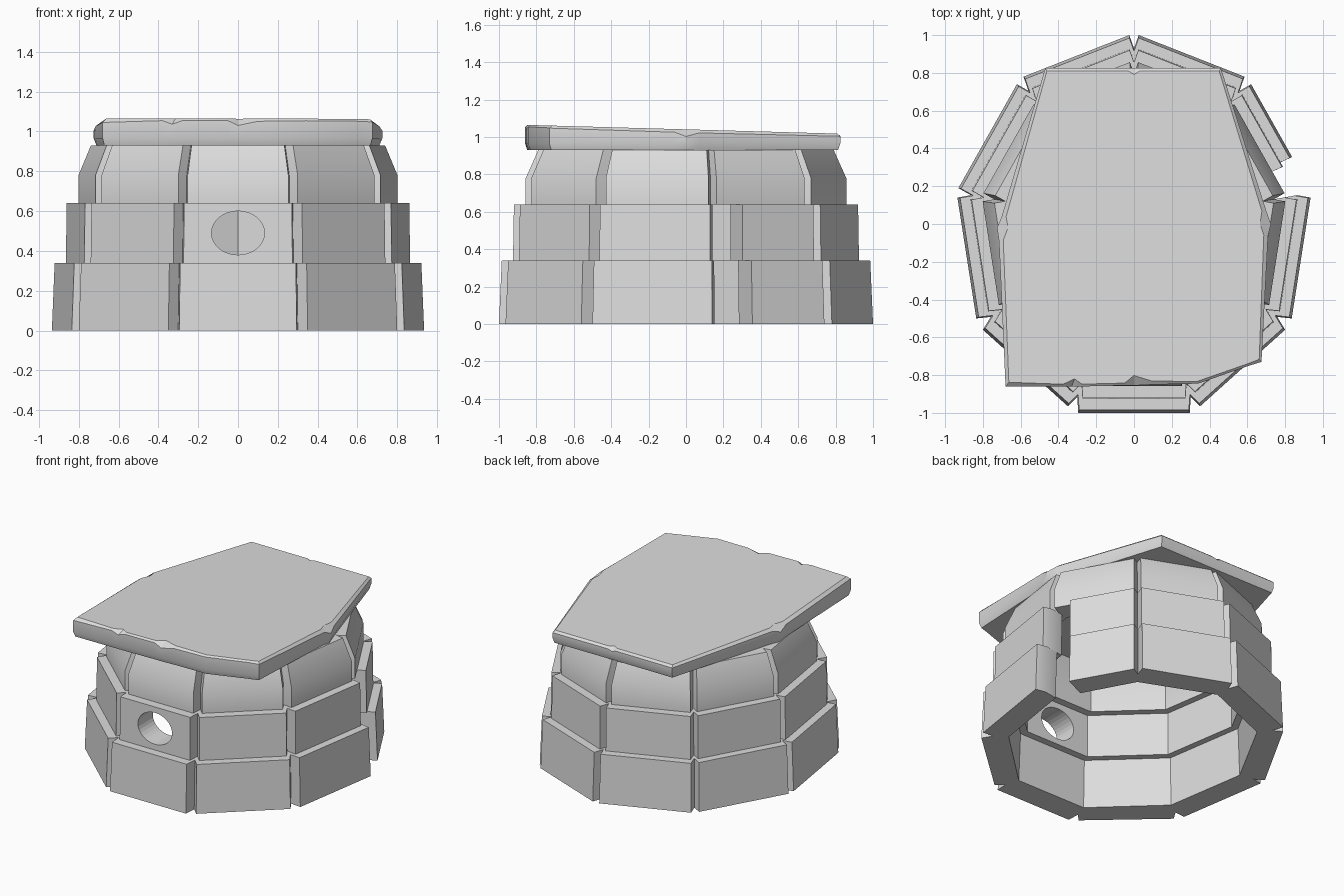
import bpy
import bmesh
import math
from mathutils import Vector

if "Cube" in bpy.data.objects:
    bpy.data.objects.remove(bpy.data.objects["Cube"], do_unlink=True)

# Single stone colour
GREY = (0.72, 0.72, 0.72, 1)
stone = bpy.data.materials.new("grey stone")
stone.use_nodes = True
stone.diffuse_color = GREY
stone.node_tree.nodes["Principled BSDF"].inputs["Base Color"].default_value = GREY

THICKNESS = 0.17
GROOVE = 0.07


def loft(name, loops, closed=False):
    """Solid through a row of equal loops: capped at both ends, or closed into a ring."""
    bm = bmesh.new()
    rows = [[bm.verts.new(p) for p in loop] for loop in loops]
    following = rows[1:] + rows[:1] if closed else rows[1:]
    for low, high in zip(rows, following):
        for i in range(len(low)):
            j = (i + 1) % len(low)
            bm.faces.new((low[i], low[j], high[j], high[i]))
    if not closed:
        bm.faces.new(rows[0][::-1])
        bm.faces.new(rows[-1])
    bmesh.ops.recalc_face_normals(bm, faces=bm.faces)
    mesh = bpy.data.meshes.new(name)
    bm.to_mesh(mesh)
    bm.free()
    obj = bpy.data.objects.new(name, mesh)
    bpy.context.collection.objects.link(obj)
    mesh.materials.append(stone)
    bpy.ops.object.select_all(action="DESELECT")
    obj.select_set(True)
    bpy.context.view_layer.objects.active = obj
    bpy.ops.object.shade_smooth_by_angle(angle=math.radians(32))
    return obj


# Wall plan: outer edge of each block, front to back on the left, then mirrored
left_side = [((0.35, -0.965), (0.80, -0.56)),
             ((0.835, -0.50), (0.935, 0.14)),
             ((0.93, 0.19), (0.62, 0.74)),
             ((0.585, 0.78), (0.025, 1.0))]
blocks = [((-0.295, -1.0), (0.295, -1.0))] + left_side
blocks += [((-b[0], b[1]), (-a[0], a[1])) for a, b in reversed(left_side)]
blocks = [(Vector(a), Vector(b)) for a, b in blocks]


def joint(i):
    """Middle of the gap after block i."""
    return (blocks[i % 9][1] + blocks[(i + 1) % 9][0]) / 2


def shrink(p, depth):
    return p * (1 - depth / p.length)


def section(outer, inner, profile):
    """Upright slice through the wall between an outer and an inner plan point."""
    up = [(outer.x * s, outer.y * s, z) for z, s in profile]
    down = [(inner.x * s, inner.y * s, z) for z, s in reversed(profile)]
    return up + down


# Courses: (height, scale) profile, and part of the doorway block cut away
courses = {"lower": ([(0, 1), (0.34, 0.985)], 0.30),
           "middle": ([(0.34, 0.925), (0.64, 0.92)], 0.25),
           "upper": ([(0.64, 0.857), (0.78, 0.857), (0.93, 0.79)], 0)}
DOOR_BLOCK = 3

for course, (profile, cut) in courses.items():
    sections = []
    # Start at the doorway and go once round, with a groove after each block
    for i in range(DOOR_BLOCK, DOOR_BLOCK + 9):
        a, b = blocks[i % 9]
        start, end = shrink(joint(i - 1), THICKNESS), shrink(joint(i), THICKNESS)
        first = cut if i == DOOR_BLOCK and cut else 0.06
        outer = a.lerp(b, cut) if i == DOOR_BLOCK else a
        sections.append(section(outer, start.lerp(end, first), profile))
        sections.append(section(b, start.lerp(end, 0.94), profile))
        sections.append(section(shrink(joint(i), GROOVE), end, profile))
    wall = loft(f"{course}_wall_course", sections, closed=not cut)

    # Round window through the front block
    if course == "middle":
        bpy.ops.mesh.primitive_cylinder_add(vertices=32, radius=1, depth=0.6,
                                            location=(0, -0.85, 0.49),
                                            rotation=(math.pi / 2, 0, 0))
        cutter = bpy.context.object
        cutter.name = "window_cutter"
        cutter.scale = (0.133, 0.11, 1)
        cutter.hide_render = True
        bpy.context.view_layer.objects.active = wall
        hole = wall.modifiers.new("window", "BOOLEAN")
        hole.object = cutter
        hole.solver = "EXACT"
        bpy.ops.object.modifier_apply(modifier=hole.name)
        bpy.data.objects.remove(cutter, do_unlink=True)

# Roof slab outline: x, y, top edge inset (deeper insets are chips)
outline = [(-0.68, -0.86, 0.02), (-0.38, -0.86, 0.005), (-0.33, -0.86, 0.035),
           (-0.28, -0.86, 0.005), (-0.05, -0.855, 0.005), (0, -0.855, 0.045),
           (0.1, -0.85, 0.01), (0.34, -0.845, 0.005), (0.61, -0.75, 0.005), (0.675, -0.73, 0.01),
           (0.71, -0.06, 0.015), (0.725, 0, 0.05), (0.70, 0.07, 0.015),
           (0.46, 0.825, 0.01), (0.03, 0.825, 0.008), (0, 0.825, 0.025),
           (-0.03, 0.825, 0.008), (-0.47, 0.825, 0.01),
           (-0.70, 0.04, 0.015), (-0.725, -0.02, 0.05), (-0.715, -0.09, 0.015)]


def roof_top(y):
    return 1.041 - 0.028 * y


bottom, lower, upper, top = [], [], [], []
for x, y, inset in outline:
    p = Vector((x, y))
    foot, crown = shrink(p, 0.014), shrink(p, inset + 0.008)
    bottom.append((foot.x, foot.y, 0.93))
    lower.append((x, y, 0.965))
    upper.append((x, y, roof_top(y) - 0.008 - inset * 0.6))
    top.append((crown.x, crown.y, roof_top(crown.y)))
loft("roof_slab", [bottom, lower, upper, top])
